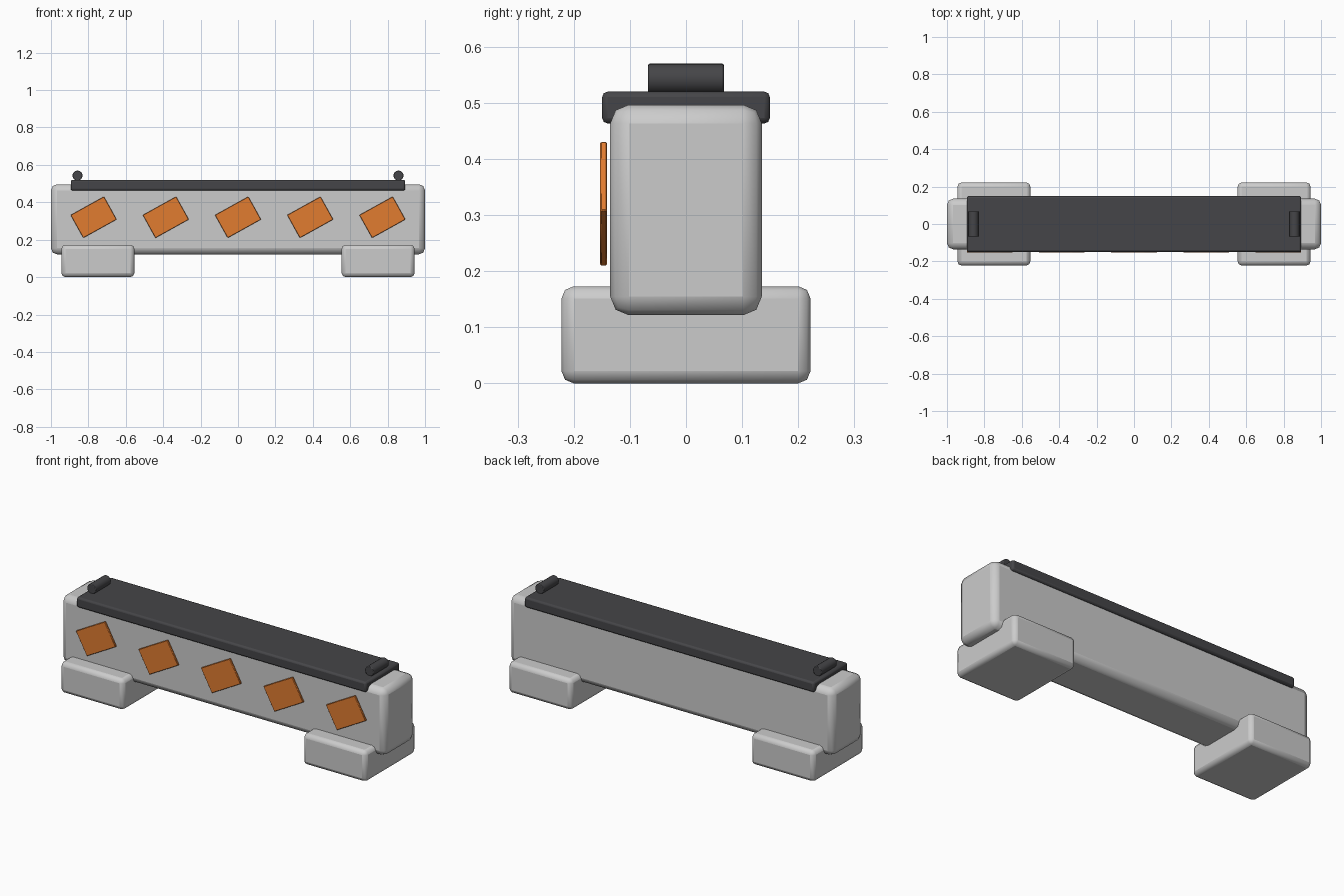
import bpy
from math import radians

if "Cube" in bpy.data.objects:
    bpy.data.objects.remove(bpy.data.objects["Cube"])


def material(name, color):
    mat = bpy.data.materials.new(name)
    mat.diffuse_color = color
    mat.use_nodes = True
    mat.node_tree.nodes["Principled BSDF"].inputs["Base Color"].default_value = mat.diffuse_color
    return mat


DARK = material("dark_metal", (0.06, 0.06, 0.065, 1))
ORANGE = material("orange_paint", (0.75, 0.2, 0.03, 1))


def finish(obj, name, bevel, segments, mat):
    obj.name = name
    if bevel:
        mod = obj.modifiers.new("edge_rounding", 'BEVEL')
        mod.width = bevel
        mod.segments = segments
        mod.limit_method = 'ANGLE'
        mod.angle_limit = radians(40)
    if mat:
        obj.data.materials.append(mat)
    bpy.ops.object.shade_smooth_by_angle(angle=radians(50))
    return obj


def box(name, center, size, bevel=0, segments=2, mat=None, tilt=0):
    bpy.ops.mesh.primitive_cube_add(size=1, location=center)
    obj = bpy.context.object
    obj.scale = size
    bpy.ops.object.transform_apply(location=False, rotation=False, scale=True)
    obj.rotation_euler.y = tilt
    return finish(obj, name, bevel, segments, mat)


# Main barrier body
box("barrier_body", (0, 0, 0.309), (2, 0.27, 0.375), 0.033)

# Dark cap along the top
box("top_cap", (0, 0, 0.4915), (1.788, 0.299, 0.057), 0.01, 2, DARK)

# Feet and lifting bars, mirrored left and right
for side, x in (("left", -1), ("right", 1)):
    box(side + "_foot", (x * 0.749, 0, 0.0865), (0.39, 0.444, 0.173), 0.022)
    bpy.ops.mesh.primitive_cylinder_add(
        vertices=16, radius=0.027, depth=0.135,
        location=(x * 0.858, 0, 0.543), rotation=(radians(90), 0, 0))
    finish(bpy.context.object, side + "_lifting_bar", 0.003, 2, DARK)

# Slanted warning panels on the front
for i in range(5):
    box(f"warning_panel_{i + 1}", ((i - 2) * 0.386, -0.147, 0.32),
        (0.204, 0.012, 0.14), 0.002, 1, ORANGE, radians(-29))
